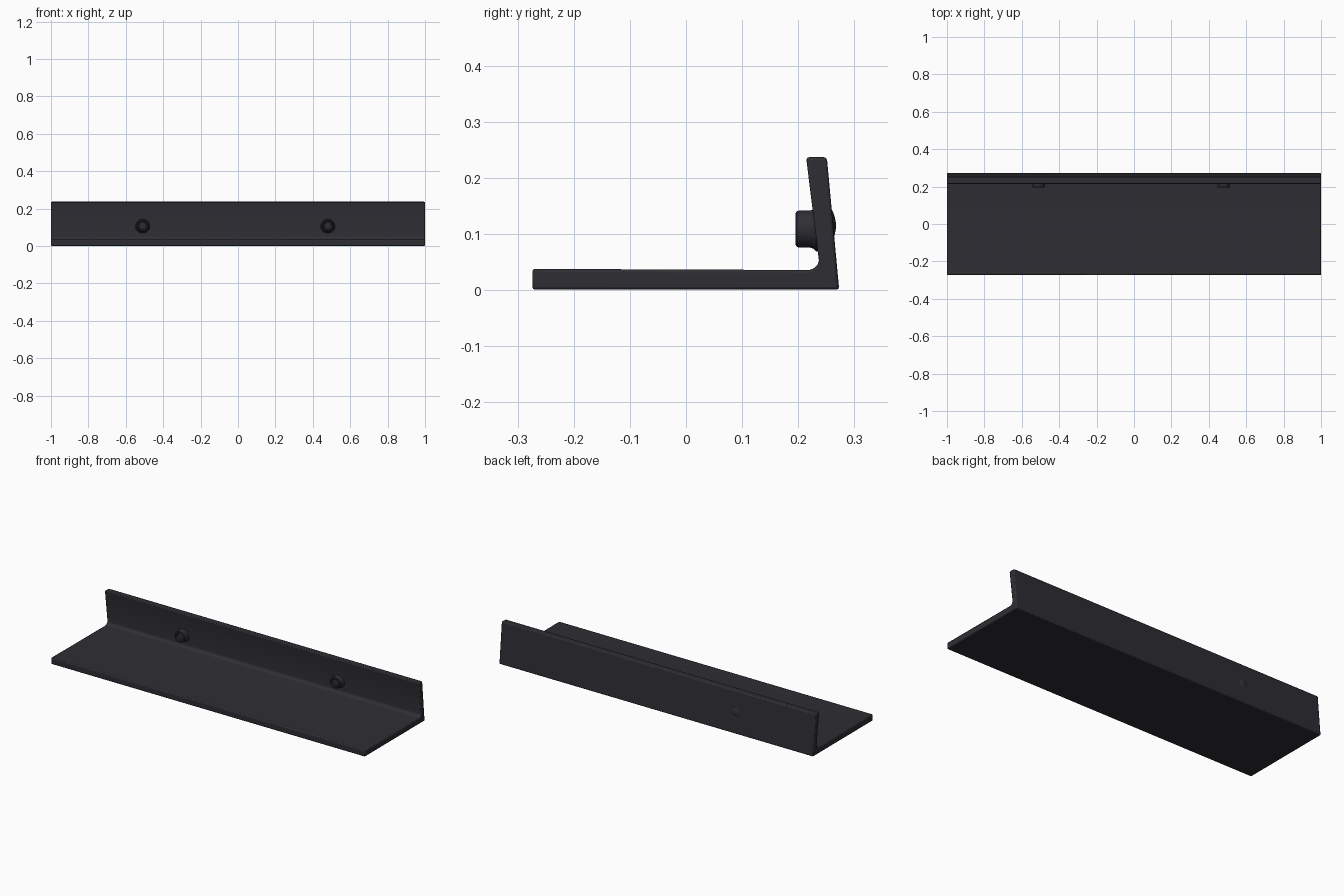
import bpy, bmesh, math
from mathutils import Vector

cube = bpy.data.objects.get("Cube")
if cube:
    bpy.data.objects.remove(cube, do_unlink=True)

COLOR = (0.027, 0.027, 0.034, 1)
mat = bpy.data.materials.new("charcoal")
mat.use_nodes = True
mat.diffuse_color = COLOR
bsdf = mat.node_tree.nodes["Principled BSDF"]
bsdf.inputs["Base Color"].default_value = COLOR
bsdf.inputs["Roughness"].default_value = 0.6


def finish(bm, name):
    bmesh.ops.recalc_face_normals(bm, faces=bm.faces)
    mesh = bpy.data.meshes.new(name)
    bm.to_mesh(mesh)
    bm.free()
    mesh.materials.append(mat)
    obj = bpy.data.objects.new(name, mesh)
    bpy.context.collection.objects.link(obj)
    bpy.ops.object.select_all(action='DESELECT')
    obj.select_set(True)
    bpy.context.view_layer.objects.active = obj
    bpy.ops.object.shade_smooth_by_angle(angle=math.radians(32))
    return obj


def lathe(name, profile, x, z):
    """Revolve (radius, y) points around an axis parallel to y."""
    bm = bmesh.new()
    verts = [bm.verts.new((x + r, y, z)) for r, y in profile]
    edges = [bm.edges.new(pair) for pair in zip(verts, verts[1:])]
    bmesh.ops.spin(bm, geom=verts + edges, cent=(x, 0, z), axis=(0, 1, 0),
                   angle=math.tau, steps=32, use_merge=True)
    bmesh.ops.remove_doubles(bm, verts=bm.verts, dist=1e-5)
    return finish(bm, name)


# L-shaped shelf: flat floor, leaning back wall and a rounded inner corner
fillet_r = 0.02
fillet = [(0.217 + fillet_r * math.sin(a), 0.056 - fillet_r * math.cos(a))
          for a in (math.radians(82) * i / 7 for i in range(8))]
profile = [(-0.274, 0.001), (0.273, 0.001), (0.251, 0.237), (0.214, 0.237)]
profile += fillet[::-1] + [(-0.274, 0.038)]
bm = bmesh.new()
face = bm.faces.new([bm.verts.new((-1, y, z)) for y, z in profile])
grown = bmesh.ops.extrude_face_region(bm, geom=[face])["geom"]
bmesh.ops.translate(bm, vec=Vector((2, 0, 0)),
                    verts=[v for v in grown if isinstance(v, bmesh.types.BMVert)])
shelf = finish(bm, "angled_shelf")
bevel = shelf.modifiers.new("soft_edges", 'BEVEL')
bevel.width = 0.005
bevel.segments = 2
bevel.limit_method = 'ANGLE'
bevel.angle_limit = math.radians(40)

# Two round studs with a shallow dish and a flared collar
stud = [(0, 0.200), (0.019, 0.200), (0.023, 0.195), (0.028, 0.195), (0.032, 0.198),
        (0.033, 0.202), (0.033, 0.221), (0.035, 0.227), (0.040, 0.232), (0.040, 0.240)]
for side, x in (("right", -0.51), ("left", 0.48)):
    lathe("stud_" + side, stud, x, 0.109)

# Low rounded bump on the back of the wall
bump = [(0.034, 0.255), (0.027, 0.261), (0.016, 0.265), (0.006, 0.267), (0, 0.267)]
lathe("back_bump", bump, -0.5, 0.115)
